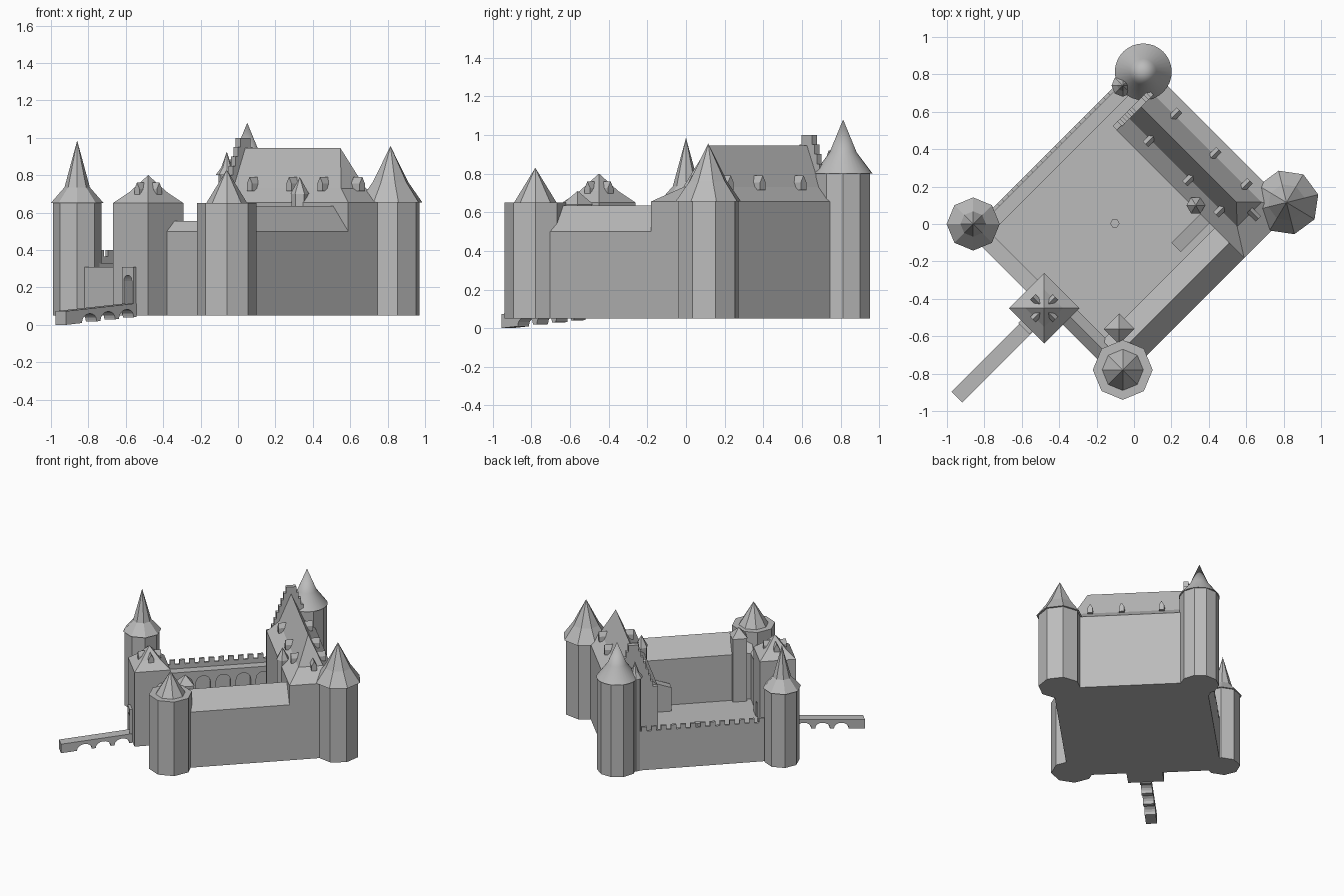
import bpy, bmesh, math
from mathutils import Matrix, Vector

if "Cube" in bpy.data.objects:
    bpy.data.objects.remove(bpy.data.objects["Cube"])

stone = bpy.data.materials.new("grey_stone")
stone.use_nodes = True
grey = (0.5, 0.5, 0.5, 1)
stone.diffuse_color = grey
stone.node_tree.nodes["Principled BSDF"].inputs["Base Color"].default_value = grey

# Everything is laid out square in (u, v, z), then turned to stand on a corner
TURN = Matrix.Rotation(math.radians(-45), 4, "Z")
GROUND, FLOOR = 0.05, 0.13


def finish(name, bm):
    bmesh.ops.remove_doubles(bm, verts=bm.verts, dist=0.0001)
    bmesh.ops.recalc_face_normals(bm, faces=bm.faces)
    bm.transform(TURN)
    mesh = bpy.data.meshes.new(name)
    bm.to_mesh(mesh)
    bm.free()
    mesh.materials.append(stone)
    obj = bpy.data.objects.new(name, mesh)
    bpy.context.collection.objects.link(obj)
    return obj


def loft(name, rings):
    """Skin a stack of equal-length rings and cap the ends."""
    bm = bmesh.new()
    rows = [[bm.verts.new(p) for p in ring] for ring in rings]
    for low, high in zip(rows, rows[1:]):
        for i in range(len(low)):
            j = (i + 1) % len(low)
            bm.faces.new((low[i], low[j], high[j], high[i]))
    bm.faces.new(rows[0])
    if (Vector(rings[-1][0]) - Vector(rings[-1][2])).length > 0.001:
        bm.faces.new(rows[-1])
    return finish(name, bm)


def lathe(name, u, v, profile, sides=8, turn=45):
    rings = []
    for r, z in profile:
        angles = [math.radians(turn) + math.tau * i / sides for i in range(sides)]
        rings.append([(u + r * math.cos(a), v + r * math.sin(a), z) for a in angles])
    return loft(name, rings)


def prism(name, points, axis, a, b):
    """Extrude an outline of (across, z) points along u or v."""
    def place(s, z, t):
        return (t, s, z) if axis == "u" else (s, t, z)
    return loft(name, [[place(s, z, t) for s, z in points] for t in (a, b)])


def box(name, u0, u1, v0, v1, z0, z1):
    return prism(name, [(u0, z0), (u1, z0), (u1, z1), (u0, z1)], "v", v0, v1)


def arched(s0, s1, base, top, centres, half, spring, rise=1.0):
    """Outline of a wall with round-headed openings cut up from its base."""
    pts = [(s0, top), (s0, base)]
    for c in centres:
        pts.append((c - half, base))
        for i in range(9):
            a = math.pi * (1 - i / 8)
            pts.append((c + half * math.cos(a), spring + rise * half * math.sin(a)))
        pts.append((c + half, base))
    return pts + [(s1, base), (s1, top)]


def dormer(name, u, v, z, axis, sign):
    centre, at = (v, u) if axis == "u" else (u, v)
    w, h = 0.02, 0.04
    pts = [(centre - w, z), (centre + w, z), (centre + w, z + h),
           (centre, z + h + 0.035), (centre - w, z + h)]
    prism(name, pts, axis, at + sign * 0.025, at - sign * 0.04)


# Courtyard base and well
box("courtyard_base", -0.59, 0.545, -0.65, 0.65, GROUND, FLOOR)
lathe("well", -0.075, -0.07, [(0.025, FLOOR), (0.025, 0.16)], 6)

# Corner towers: wall radius, eave height, then the roof profile
west, south, east, north = (-0.608, -0.608), (0.509, -0.594), (0.495, 0.658), (-0.54, 0.61)
lathe("west_tower", *west, [(0.13, GROUND), (0.13, 0.65)])
lathe("west_tower_roof", *west, [(0.142, 0.65), (0.068, 0.735), (0, 0.985)])
lathe("south_tower", *south, [(0.16, GROUND), (0.16, 0.65)])
lathe("south_tower_roof", *south, [(0.11, 0.65), (0, 0.83)])
lathe("east_tower", *east, [(0.16, GROUND), (0.16, 0.655)], turn=59)
lathe("east_tower_roof", *east, [(0.175, 0.655), (0.1, 0.76), (0, 0.955)], turn=59)
lathe("north_tower", *north, [(0.147, GROUND), (0.147, 0.8)], 10)
cone = lathe("north_tower_roof", *north, [(0.152, 0.8), (0.07, 0.91), (0, 1.08)], 32)
bpy.context.view_layer.objects.active = cone
cone.select_set(True)
bpy.ops.object.shade_smooth_by_angle(angle=math.radians(35))
cone.select_set(False)
lathe("north_turret", -0.566, 0.481, [(0.045, GROUND), (0.045, 0.8)])
lathe("north_turret_roof", -0.566, 0.481, [(0.06, 0.8), (0.03, 0.84), (0, 0.925)])

# Great hall with flared, hipped roof
U0, U1, V0, V1, RIDGE = -0.42, 0.545, 0.288, 0.65, 0.47
box("great_hall", U0, U1, V0, V1, GROUND, 0.655)


def roof_ring(u1, v0, v1, z):
    return [(U0, v0, z), (u1, v0, z), (u1, v1, z), (U0, v1, z)]


loft("great_hall_roof", [roof_ring(U1, V0, V1, 0.655), roof_ring(0.4, 0.38, 0.565, 0.73),
                         roof_ring(0.304, RIDGE, RIDGE, 0.945)])
box("hall_end_wall", -0.56, U0, 0.55, V1, GROUND, 0.6)

# Stepped gable as one stair-sided outline
half_outline = [(0.18, GROUND), (0.18, 0.655)]
for i in range(7):
    w = 0.125 * (1 - i / 7) + 0.02
    half_outline += [(w, 0.655 if i == 0 else 0.65 + 0.05 * i), (w, 0.70 + 0.05 * i)]
gable = [(RIDGE + w, z) for w, z in half_outline]
gable += [(RIDGE - w, z) for w, z in reversed(half_outline)]
prism("stepped_gable", gable, "u", U0 - 0.03, U0 + 0.005)

# Hall dormers and stair turret
for u in (-0.258, 0.04, 0.275):
    dormer("hall_courtyard_dormer", u, 0.37, 0.715, "v", -1)
    dormer("hall_outer_dormer", u, 0.578, 0.715, "v", 1)
dormer("hall_hip_dormer", 0.425, 0.49, 0.715, "u", 1)
lathe("stair_turret", 0.163, 0.304, [(0.045, FLOOR), (0.045, 0.7)], 6)
lathe("stair_turret_roof", 0.163, 0.304, [(0.05, 0.7), (0, 0.79)], 6)
prism("hall_stair", [(0.07, FLOOR), (0.29, FLOOR), (0.29, 0.4), (0.07, 0.32)], "u", 0.212, 0.283)

# Low south-east wing with its square turret
prism("low_wing", [(0.32, GROUND), (0.545, GROUND), (0.545, 0.5), (0.432, 0.635), (0.32, 0.5)],
      "v", -0.56, 0.3)
lathe("square_turret", 0.34, -0.453, [(0.075, GROUND), (0.075, 0.64)], 4)
lathe("square_turret_roof", 0.34, -0.453, [(0.082, 0.64), (0, 0.71)], 4)

# South-west walls either side of the gatehouse
prism("gate_side_range", [(-0.65, GROUND), (-0.54, GROUND), (-0.54, 0.5), (-0.593, 0.555),
                          (-0.65, 0.5)], "u", 0.1, 0.45)
box("gate_curtain_wall", -0.6, -0.14, -0.66, -0.575, GROUND, 0.31)

# North-west wall: walk, parapet, merlons and inner arcade
box("curtain_wall", -0.594, -0.54, -0.6, 0.6, GROUND, 0.33)
box("parapet", -0.594, -0.575, -0.6, 0.6, 0.33, 0.365)
for i in range(14):
    v = -0.48 + 0.073 * i
    box("merlon", -0.594, -0.575, v, v + 0.04, 0.365, 0.4)
arches = [-0.47 + 0.15 * i for i in range(7)]
prism("wall_arcade", arched(-0.6, 0.6, FLOOR, 0.33, arches, 0.055, 0.235), "u", -0.54, -0.506)

# Gatehouse with passage, portal, flared roof and dormers
GU, GV, GH = -0.021, -0.658, 0.134
prism("gatehouse", arched(GU - GH, GU + GH, GROUND, 0.65, [GU], 0.03, 0.235), "v", GV - GH, GV + GH)
box("gate_floor", GU - 0.04, GU + 0.04, GV - GH, GV + GH, GROUND, 0.115)
prism("gate_portal", arched(GU - 0.043, GU + 0.043, GROUND, 0.31, [GU], 0.03, 0.235),
      "v", GV - GH - 0.02, GV - GH)
corner = GH * math.sqrt(2)
lathe("gatehouse_roof", GU, GV, [(corner, 0.65), (0.1, 0.71), (0, 0.8)], 4)
for s in (-1, 1):
    dormer("gate_dormer", GU + s * 0.06, GV, 0.685, "u", s)
    dormer("gate_dormer", GU, GV + s * 0.06, 0.685, "v", s)

# Sloping bridge on arches
start, end = -1.325, GV - GH
spans = [-1.15, -1.01, -0.87]
outline = arched(start, end, 0.0, 0.073, spans, 0.055, 0.005, 0.75)
outline = [(s, z + 0.042 * (s - start) / (end - start)) for s, z in outline]
prism("bridge", outline, "u", GU - 0.035, GU + 0.047)
